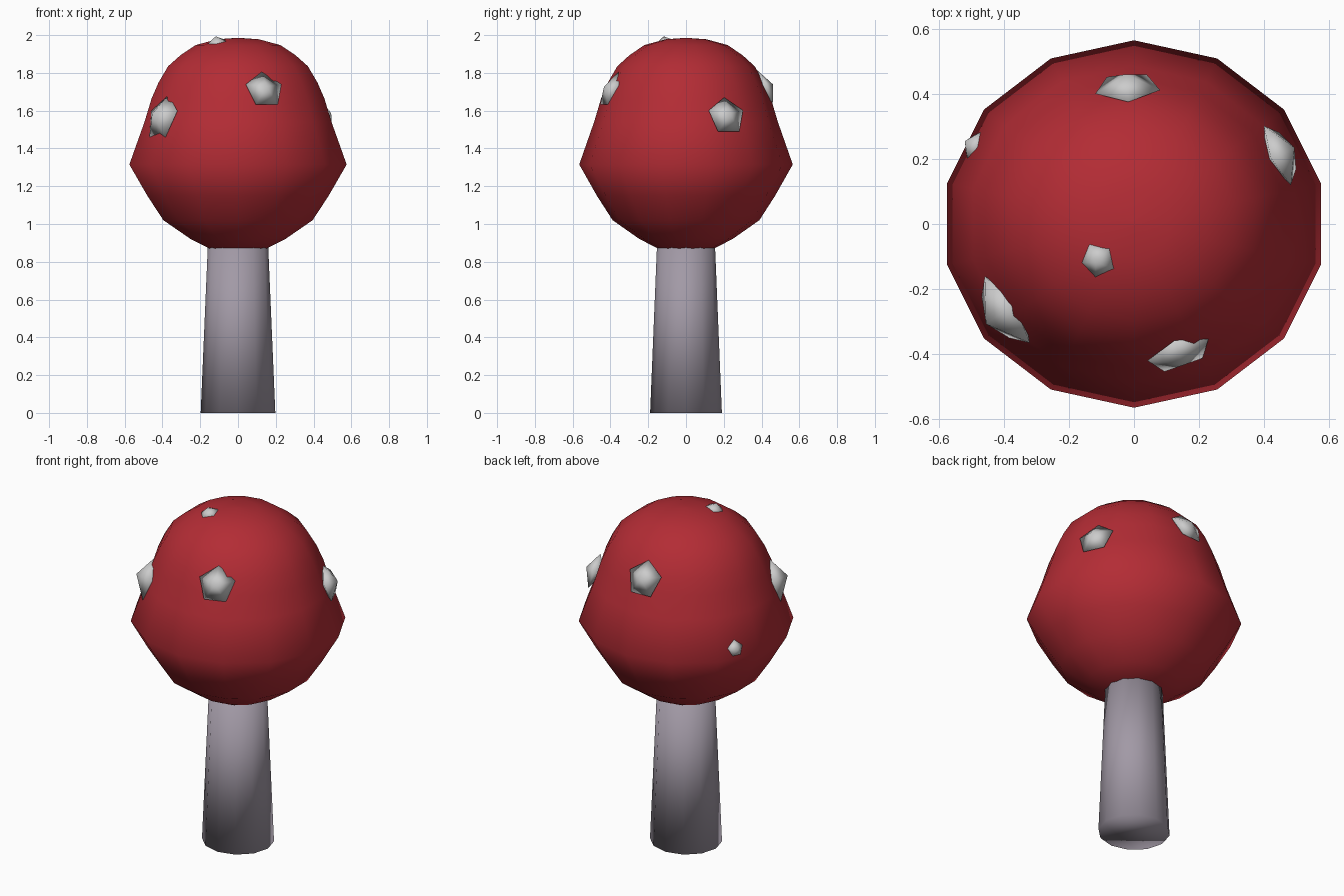
import bpy, bmesh, math
from mathutils import Vector, Matrix

if "Cube" in bpy.data.objects:
    bpy.data.objects.remove(bpy.data.objects["Cube"])


def material(name, color):
    m = bpy.data.materials.new(name)
    m.diffuse_color = color
    m.use_nodes = True
    m.node_tree.nodes["Principled BSDF"].inputs["Base Color"].default_value = m.diffuse_color
    return m


def finish(name, bm, mat):
    bmesh.ops.recalc_face_normals(bm, faces=bm.faces)
    for f in bm.faces:
        f.smooth = True
    me = bpy.data.meshes.new(name)
    bm.to_mesh(me)
    bm.free()
    me.materials.append(mat)
    ob = bpy.data.objects.new(name, me)
    bpy.context.collection.objects.link(ob)
    return ob


def lathe(name, profile, sides, sx, sy, mat):
    """Revolve (radius, z) points; the first vertex lies on +y."""
    bm = bmesh.new()
    rings = []
    for r, z in profile:
        ring = []
        for i in range(sides):
            a = math.pi / 2 + 2 * math.pi * i / sides
            ring.append(bm.verts.new((r * sx * math.cos(a), r * sy * math.sin(a), z)))
        rings.append(ring)
    for lo, hi in zip(rings, rings[1:]):
        for i in range(sides):
            j = (i + 1) % sides
            bm.faces.new((lo[i], lo[j], hi[j], hi[i]))
    bm.faces.new(rings[0])
    bm.faces.new(rings[-1])
    return finish(name, bm, mat)


red = material("cap_red", (0.45, 0.025, 0.035, 1))
lilac = material("stem_lilac", (0.36, 0.32, 0.38, 1))
white = material("spot_white", (0.6, 0.6, 0.6, 1))

# Stem
lathe("stem", [(0.19, 0), (0.153, 0.9)], 12, 1.04, 1, lilac)

# Cap: rounded underside, widest rim, domed crown
cap = [(0.15, 0.87), (0.25, 0.92), (0.395, 1.02), (0.48, 1.15), (0.575, 1.315),
       (0.495, 1.54), (0.457, 1.665), (0.42, 1.75), (0.37, 1.835), (0.305, 1.893),
       (0.225, 1.947), (0.11, 1.978), (0.01, 1.985)]
lathe("cap", cap, 14, 1.026, 0.983, red)

# Spots: five-sided low cones (centre, outward direction, radius, height)
spots = [
    ((-0.11, -0.11, 1.955), (-0.2, -0.2, 1), 0.068, 0.04),
    ((0.14, -0.40, 1.71), (0.3, -0.85, 0.42), 0.105, 0.04),
    ((-0.40, -0.27, 1.56), (-0.8, -0.54, 0.3), 0.13, 0.07),
    ((0.45, 0.215, 1.57), (0.88, 0.4, 0.3), 0.105, 0.05),
    ((-0.02, 0.42, 1.72), (-0.05, 0.9, 0.42), 0.105, 0.045),
    ((-0.49, 0.24, 1.36), (-0.86, 0.42, 0.25), 0.06, 0.035),
]
for n, (centre, out, r, h) in enumerate(spots):
    z = Vector(out).normalized()
    x = Vector((0, 0, 1)).cross(z).normalized()
    rot = Matrix((x, z.cross(x), z)).transposed()
    bm = bmesh.new()
    tip, back = bm.verts.new((0, 0, h)), bm.verts.new((0, 0, -h))
    rim = [bm.verts.new((r * math.sin(i * math.tau / 5), r * math.cos(i * math.tau / 5), 0))
           for i in range(5)]
    for i in range(5):
        bm.faces.new((rim[i], rim[i - 1], tip))
        bm.faces.new((rim[i - 1], rim[i], back))
    bmesh.ops.transform(bm, matrix=Matrix.Translation(centre) @ rot.to_4x4(), verts=bm.verts)
    finish(f"spot_{n + 1}", bm, white)
